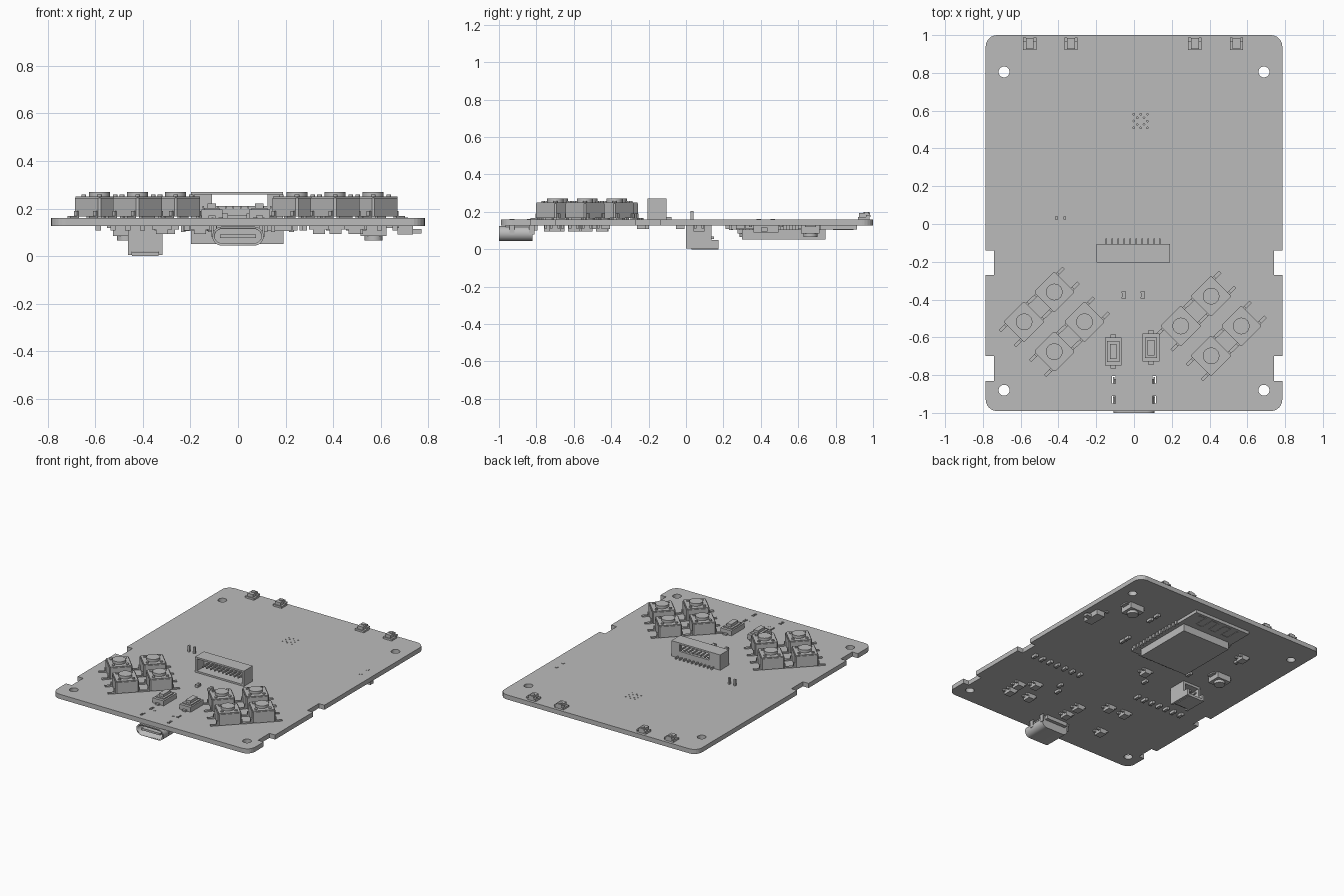
import bpy, bmesh, math
from mathutils import Matrix, Vector

cube = bpy.data.objects.get("Cube")
if cube:
    bpy.data.objects.remove(cube, do_unlink=True)

grey = bpy.data.materials.new("plain_grey")
grey.use_nodes = True
grey.diffuse_color = (0.5, 0.5, 0.5, 1)
grey.node_tree.nodes["Principled BSDF"].inputs["Base Color"].default_value = (0.5, 0.5, 0.5, 1)

TOP, BOT = 0.16, 0.127


def box(bm, x0, x1, y0, y1, z0, z1):
    m = Matrix.Translation(((x0 + x1) / 2, (y0 + y1) / 2, (z0 + z1) / 2))
    m = m @ Matrix.Diagonal((x1 - x0, y1 - y0, z1 - z0, 1))
    return bmesh.ops.create_cube(bm, size=1, matrix=m)["verts"]


def slab(bm, x, y, w, d, z0, z1):
    return box(bm, x - w / 2, x + w / 2, y - d / 2, y + d / 2, z0, z1)


def cyl(bm, x, y, r, z0, z1, n=24):
    m = Matrix.Translation((x, y, (z0 + z1) / 2))
    bmesh.ops.create_cone(bm, cap_ends=True, segments=n, radius1=r, radius2=r,
                          depth=z1 - z0, matrix=m)


def prism(bm, pts, shift):
    f = bm.faces.new([bm.verts.new(p) for p in pts])
    r = bmesh.ops.extrude_face_region(bm, geom=[f])
    vs = [v for v in r["geom"] if isinstance(v, bmesh.types.BMVert)]
    bmesh.ops.translate(bm, verts=vs, vec=Vector(shift))
    bmesh.ops.recalc_face_normals(bm, faces=bm.faces)


def stadium(hw, r, y, zc, n=10):
    pts = []
    for side in (1, -1):
        for i in range(n + 1):
            a = math.pi * (i / n - 0.5)
            pts.append((side * (hw - r + r * math.cos(a)), y, zc + side * r * math.sin(a)))
    return pts


def finish(bm, name, smooth=True):
    me = bpy.data.meshes.new(name)
    bm.to_mesh(me)
    bm.free()
    ob = bpy.data.objects.new(name, me)
    bpy.context.scene.collection.objects.link(ob)
    me.materials.append(grey)
    if smooth:
        bpy.ops.object.select_all(action="DESELECT")
        ob.select_set(True)
        bpy.context.view_layer.objects.active = ob
        bpy.ops.object.shade_smooth_by_angle(angle=math.radians(35))
    return ob


def carve(ob, cutter):
    mod = ob.modifiers.new("cut", "BOOLEAN")
    mod.object, mod.operation, mod.solver = cutter, "DIFFERENCE", "EXACT"
    dg = bpy.context.evaluated_depsgraph_get()
    me = bpy.data.meshes.new_from_object(ob.evaluated_get(dg))
    ob.modifiers.clear()
    ob.data = me
    bpy.data.objects.remove(cutter, do_unlink=True)


# Circuit board: right half outline with edge notches, mirrored
W, R = 0.785, 0.06


def corner(cy, a0):
    return [(W - R + R * math.cos(math.radians(a0 + 15 * i)),
             cy + R * math.sin(math.radians(a0 + 15 * i))) for i in range(7)]


half = corner(-0.99 + R, -90)
for y0, y1 in ((-0.83, -0.70), (-0.27, -0.14)):
    half += [(W, y0), (W - 0.045, y0), (W - 0.045, y1), (W, y1)]
half += corner(1.0 - R, 0)
outline = half + [(-x, y) for x, y in reversed(half)]
bm = bmesh.new()
prism(bm, [(x, y, BOT) for x, y in outline], (0, 0, TOP - BOT))
board = finish(bm, "circuit_board", False)

bm = bmesh.new()
for s in (-1, 1):
    for y in (0.805, -0.88):
        cyl(bm, s * 0.688, y, 0.029, 0.1, 0.2, 32)
    for y in (-0.825, -0.93):                      # socket tab slots
        slab(bm, s * 0.108, y, 0.018, 0.04, 0.1, 0.2)
for i in range(-2, 3):                             # thermal vias
    for j in range(-2, 3):
        if (i + j) % 2 == 0 and abs(i) + abs(j) > 0:
            cyl(bm, 0.035 + i * 0.018, 0.545 + j * 0.018, 0.0045, 0.1, 0.2, 8)
carve(board, finish(bm, "board_cutter", False))

# Push buttons, turned a quarter of a right angle
def push_button(name, x, y):
    bm = bmesh.new()
    box(bm, -0.077, 0.077, -0.077, 0.077, TOP + 0.006, 0.245)
    bmesh.ops.bevel(bm, geom=[e for e in bm.edges if abs(e.verts[0].co.z - e.verts[1].co.z) > 0.01],
                    offset=0.008, segments=1, affect="EDGES")
    box(bm, -0.072, 0.072, -0.072, 0.072, 0.245, 0.251)
    cyl(bm, 0, 0, 0.044, 0.25, 0.27, 32)
    for k in range(4):
        a = math.radians(45 + 90 * k)
        cyl(bm, 0.082 * math.cos(a) * 0.8, 0.082 * math.sin(a) * 0.8, 0.01, 0.25, 0.258, 12)
    for s in (-1, 1):
        for v in (-0.056, 0.056):
            slab(bm, s * 0.08, v, 0.012, 0.017, TOP, 0.19)
            slab(bm, s * 0.1, v, 0.05, 0.017, TOP, 0.168)
    bm.transform(Matrix.Translation((x, y, 0)) @ Matrix.Rotation(math.pi / 4, 4, "Z"))
    finish(bm, name)


for side, cx, cy in (("right", -0.422, -0.518), ("left", 0.408, -0.54)):
    for spot, dx, dy in (("back", 0, 1), ("front", 0, -1), ("inner", 1, 0), ("outer", -1, 0)):
        m = 1 if cx < 0 else -1
        push_button(f"{side}_{spot}_button", cx + dx * m * 0.16, cy + dy * 0.158)

# Two small tactile switches
for name, x, y in (("reset_switch", -0.11, -0.675), ("mode_switch", 0.09, -0.655)):
    bm = bmesh.new()
    slab(bm, x, y, 0.088, 0.148, TOP, 0.195)
    slab(bm, x, y, 0.066, 0.11, 0.195, 0.203)
    slab(bm, x, y, 0.036, 0.08, 0.203, 0.222)
    for s in (-1, 1):
        slab(bm, x, y + s * 0.08, 0.03, 0.02, TOP, 0.17)
    finish(bm, name, False)

# Display connector: open front, window in the back, row of pins
bm = bmesh.new()
box(bm, -0.198, 0.19, -0.205, -0.105, 0.258, 0.27)
box(bm, -0.198, 0.19, -0.205, -0.105, TOP, 0.172)
for x0, x1 in ((-0.198, -0.183), (0.175, 0.19)):
    box(bm, x0, x1, -0.205, -0.105, 0.172, 0.258)
box(bm, -0.183, 0.175, -0.122, -0.105, 0.172, 0.21)
for x0, x1 in ((-0.183, -0.11), (0.125, 0.175)):
    box(bm, x0, x1, -0.122, -0.105, 0.21, 0.258)
for i in range(10):
    x = -0.146 + i * 0.0315
    slab(bm, x, -0.093, 0.008, 0.03, TOP, 0.172)
    slab(bm, x, -0.155, 0.008, 0.08, 0.2, 0.21)
finish(bm, "display_connector", False)

# Edge lights
for i, x in enumerate((-0.552, -0.333, 0.322, 0.543)):
    bm = bmesh.new()
    slab(bm, x, 0.95, 0.07, 0.06, TOP, 0.173)
    slab(bm, x, 0.955, 0.042, 0.058, 0.173, 0.195)
    cyl(bm, x, 0.965, 0.015, 0.19, 0.2, 16)
    for s in (-1, 1):
        slab(bm, x + s * 0.028, 0.975, 0.014, 0.025, 0.173, 0.183)
    finish(bm, f"edge_light_{i + 1}")

# Small top parts
bm = bmesh.new()
for x in (-0.054, 0.046):
    slab(bm, x, -0.376, 0.02, 0.024, TOP, 0.178)
    for s in (-1, 1):
        slab(bm, x, -0.376 + s * 0.014, 0.022, 0.009, TOP, 0.18)
finish(bm, "top_resistors", False)

# Socket with hollow mouth, tongue and tabs
bm = bmesh.new()
prism(bm, stadium(0.108, 0.04, -1.0, 0.084), (0, 0.18, 0))
shell = finish(bm, "port_shell")
bm = bmesh.new()
prism(bm, stadium(0.098, 0.03, -1.05, 0.084), (0, 0.19, 0))
carve(shell, finish(bm, "port_cutter"))
bm = bmesh.new()
slab(bm, 0, -0.925, 0.15, 0.13, 0.077, 0.091)
slab(bm, 0, -0.81, 0.17, 0.03, 0.1, BOT)
slab(bm, 0, -0.89, 0.18, 0.15, 0.118, BOT)
for s in (-1, 1):
    cyl(bm, s * 0.073, -0.84, 0.009, 0.11, TOP + 0.002, 12)
    for y in (-0.825, -0.93):
        slab(bm, s * 0.107, y, 0.008, 0.028, 0.08, TOP + 0.003)
finish(bm, "port_core_and_tabs")

# Radio module with shield and edge pads
bm = bmesh.new()
box(bm, -0.23, 0.225, 0.24, 0.915, 0.105, BOT)
box(bm, -0.197, 0.192, 0.30, 0.745, 0.052, 0.105)
for i in range(14):
    y = 0.28 + i * 0.033
    for x in (-0.23, 0.225):
        slab(bm, x, y, 0.02, 0.018, 0.102, BOT)
for i in range(10):
    slab(bm, -0.15 + i * 0.033, 0.24, 0.018, 0.02, 0.102, BOT)
for i in range(6):                                 # aerial trace
    slab(bm, -0.15 + i * 0.055, 0.84, 0.01, 0.1, 0.103, 0.105)
    slab(bm, -0.122 + i * 0.055, 0.79 + 0.1 * (i % 2), 0.055, 0.01, 0.103, 0.105)
finish(bm, "radio_module", False)

# Battery connector: walls around an open cavity, long pins
bm = bmesh.new()
box(bm, -0.462, -0.318, 0.0, 0.04, 0.02, BOT)
for x0, x1 in ((-0.462, -0.445), (-0.335, -0.318)):
    box(bm, x0, x1, 0.0, 0.135, 0.004, BOT)
    box(bm, x0, x1, 0.135, 0.175, 0.004, 0.05)
box(bm, -0.445, -0.335, 0.03, 0.175, 0.0, 0.018)
box(bm, -0.445, -0.335, 0.04, 0.135, 0.11, BOT)
for x in (-0.41, -0.367):
    slab(bm, x, 0.09, 0.014, 0.12, 0.055, 0.069)
    slab(bm, x, 0.032, 0.014, 0.014, 0.06, 0.205)
finish(bm, "battery_connector", False)

# Slide switch with locating pegs
bm = bmesh.new()
box(bm, 0.67, 0.735, 0.36, 0.495, 0.09, BOT)
box(bm, 0.735, 0.772, 0.40, 0.435, 0.095, 0.115)
for y in (0.39, 0.465):
    cyl(bm, 0.703, y, 0.012, 0.11, TOP + 0.003, 16)
for y in (0.345, 0.43, 0.51):
    slab(bm, 0.665, y, 0.025, 0.018, 0.118, BOT)
finish(bm, "slide_switch")

# Larger underside parts
for name, x, y, w, d in (("regulator", -0.47, 0.325, 0.11, 0.1), ("round_switch", 0.57, 0.665, 0.11, 0.1)):
    bm = bmesh.new()
    slab(bm, x, y, w, d, 0.085, BOT)
    cyl(bm, x, y, 0.038, 0.066, 0.085)
    for s in (-1, 1):
        slab(bm, x + s * 0.065, y, 0.03, 0.06, 0.118, BOT)
    finish(bm, name)

# Small underside chips: body with end caps
chips = [(0.27 + i * 0.065, -0.24) for i in range(7)] + [(-0.215 - i * 0.062, -0.22) for i in range(7)]
chips += [(0.38, 0.69), (0.38, 0.62), (0.34, 0.34), (0.34, 0.29), (-0.28, 0.235),
          (0.28, -0.43), (0.24, -0.5), (-0.12, -0.03), (-0.42, 0.57)]
bm = bmesh.new()
for x, y in chips:
    slab(bm, x, y, 0.02, 0.03, 0.109, BOT)
    for s in (-1, 1):
        slab(bm, x, y + s * 0.018, 0.022, 0.009, 0.107, BOT)
finish(bm, "small_chips", False)

bm = bmesh.new()
for x, y in ((-0.04, 0.07), (-0.16, -0.45), (-0.29, -0.445), (0, -0.58), (0, -0.7), (-0.32, -0.73),
             (0.5, -0.6), (0.49, -0.7), (0.34, -0.68), (0.41, -0.53), (-0.416, 0.625)):
    slab(bm, x, y, 0.05, 0.06, 0.094, BOT)
    for s in (-1, 1):
        for t in (-0.02, 0.02):
            slab(bm, x + s * 0.032, y + t, 0.02, 0.014, 0.112, BOT)
finish(bm, "large_chips", False)
